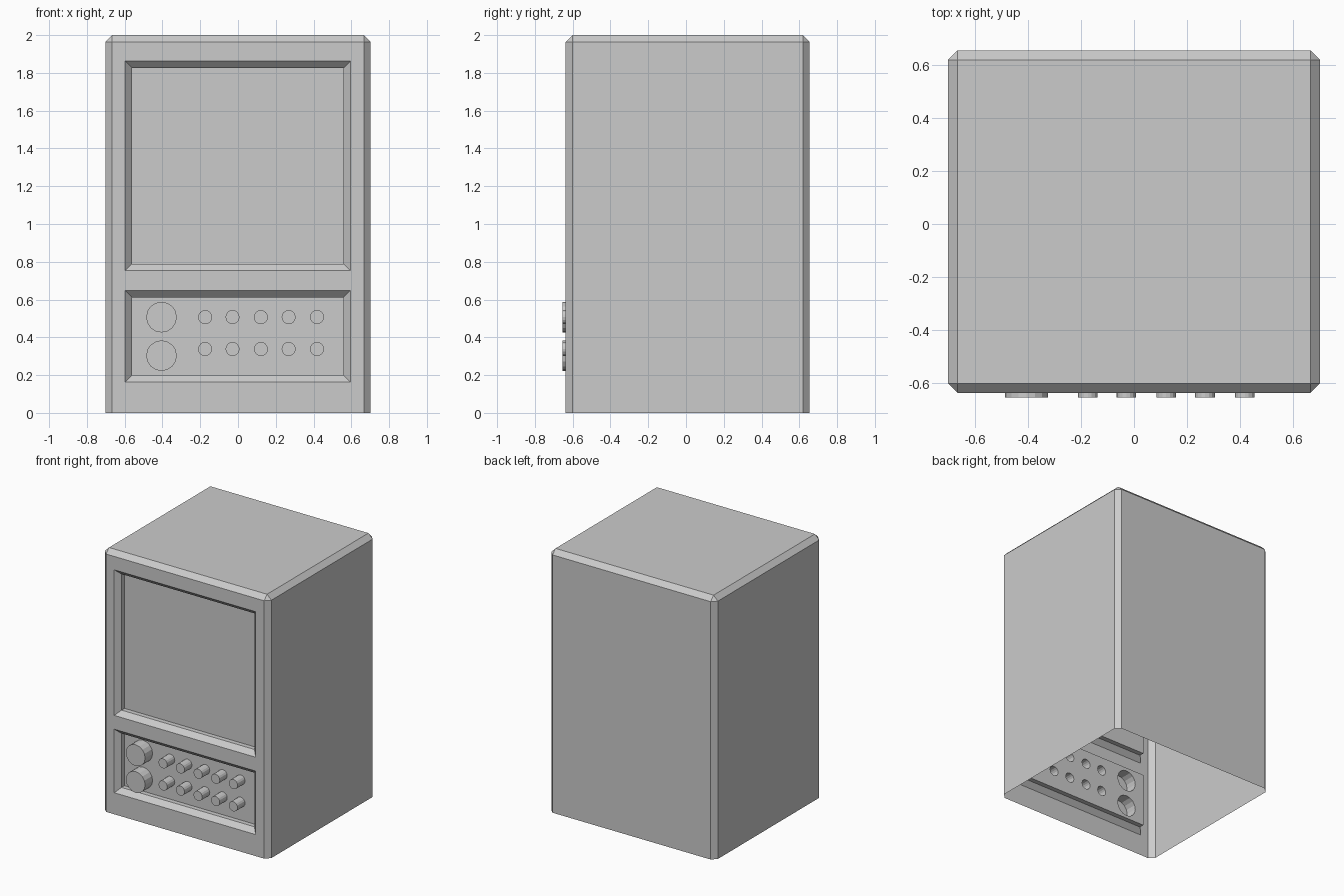
import bpy, bmesh, math
from mathutils import Matrix

if "Cube" in bpy.data.objects:
    bpy.data.objects.remove(bpy.data.objects["Cube"])

FRONT, BACK = -0.637, 0.655      # body faces
CH = 0.036                       # chamfer width
PANEL = FRONT + 2 * CH           # depth of the recessed panels
KNOB_TIP = -0.655


def make_object(name, bm):
    bmesh.ops.recalc_face_normals(bm, faces=bm.faces[:])
    mesh = bpy.data.meshes.new(name)
    bm.to_mesh(mesh)
    bm.free()
    ob = bpy.data.objects.new(name, mesh)
    bpy.context.collection.objects.link(ob)
    return ob


def add_recess(bm, x0, x1, z0, z1):
    """Cutter: sloped lip, then a straight wall back to the panel."""
    rings = []
    for inset, y in ((-0.02, FRONT - 0.02), (CH, FRONT + CH), (CH, PANEL)):
        a, b, c, d = x0 + inset, x1 - inset, z0 + inset, z1 - inset
        rings.append([bm.verts.new(p) for p in ((a, y, c), (b, y, c), (b, y, d), (a, y, d))])
    for r, s in zip(rings, rings[1:]):
        for i in range(4):
            j = (i + 1) % 4
            bm.faces.new((r[i], r[j], s[j], s[i]))
    bm.faces.new(rings[0])
    bm.faces.new(rings[-1])


def add_knob(bm, x, z, radius):
    back = PANEL + 0.01
    m = Matrix.Translation((x, (KNOB_TIP + back) / 2, z)) @ Matrix.Rotation(math.pi / 2, 4, 'X')
    bmesh.ops.create_cone(bm, cap_ends=True, segments=16, radius1=radius, radius2=radius,
                          depth=back - KNOB_TIP, matrix=m)


def boolean(ob, tool, operation):
    mod = ob.modifiers.new(operation.title(), 'BOOLEAN')
    mod.operation, mod.object, mod.solver = operation, tool, 'EXACT'
    tool.hide_render = True


# cabinet: box chamfered everywhere except around its base
bm = bmesh.new()
bmesh.ops.create_cube(bm, size=1, matrix=Matrix.Translation((0, (FRONT + BACK) / 2, 1))
                      @ Matrix.Diagonal((1.404, BACK - FRONT, 2, 1)))
edges = [e for e in bm.edges if max(v.co.z for v in e.verts) > 1]
bmesh.ops.bevel(bm, geom=edges, offset=CH, segments=1, affect='EDGES', profile=0.5)
cabinet = make_object("cabinet", bm)

# screen and control panel recesses
bm = bmesh.new()
add_recess(bm, -0.597, 0.595, 0.753, 1.862)
add_recess(bm, -0.597, 0.595, 0.164, 0.648)
recesses = make_object("recess_cutter", bm)

# two large dials and two rows of small buttons
bm = bmesh.new()
for z in (0.507, 0.303):
    add_knob(bm, -0.405, z, 0.081)
for z in (0.507, 0.338):
    for x in (-0.174, -0.029, 0.121, 0.268, 0.418):
        add_knob(bm, x, z, 0.037)
knobs = make_object("knob_tool", bm)

boolean(cabinet, recesses, 'DIFFERENCE')
boolean(cabinet, knobs, 'UNION')

# bake the booleans and open the underside, leaving a hollow shell
graph = bpy.context.evaluated_depsgraph_get()
bm = bmesh.new()
bm.from_mesh(bpy.data.meshes.new_from_object(cabinet.evaluated_get(graph)))
bottom = [f for f in bm.faces if all(v.co.z < 0.001 for v in f.verts)]
bmesh.ops.delete(bm, geom=bottom, context='FACES')
cabinet.modifiers.clear()
bm.to_mesh(cabinet.data)
bm.free()
for tool in (recesses, knobs):
    bpy.data.objects.remove(tool)
